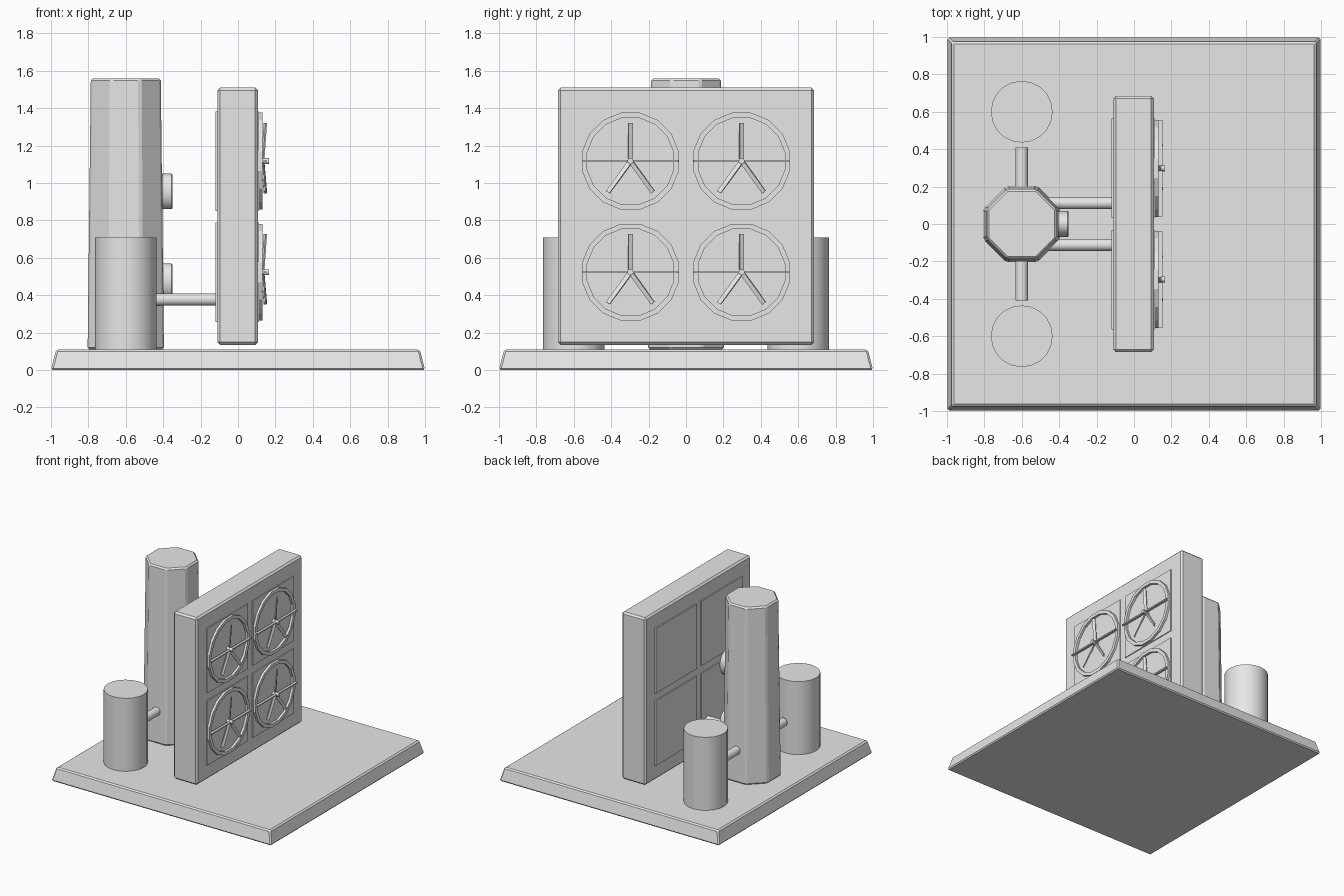
import bpy, bmesh, math
from mathutils import Matrix, Vector

if "Cube" in bpy.data.objects:
    bpy.data.objects.remove(bpy.data.objects["Cube"])

grey = bpy.data.materials.new("plain grey")
grey.diffuse_color = (0.8, 0.8, 0.8, 1)
grey.use_nodes = True
grey.node_tree.nodes["Principled BSDF"].inputs["Base Color"].default_value = grey.diffuse_color


def finish(name, bm, bevel=0.0, smooth=False):
    mesh = bpy.data.meshes.new(name)
    bmesh.ops.recalc_face_normals(bm, faces=bm.faces)
    bm.to_mesh(mesh)
    bm.free()
    mesh.materials.append(grey)
    ob = bpy.data.objects.new(name, mesh)
    bpy.context.collection.objects.link(ob)
    if bevel:
        mod = ob.modifiers.new("edge bevel", 'BEVEL')
        mod.width = bevel
        mod.segments = 1
        mod.limit_method = 'ANGLE'
    if smooth:
        bpy.ops.object.select_all(action='DESELECT')
        ob.select_set(True)
        bpy.context.view_layer.objects.active = ob
        bpy.ops.object.shade_smooth_by_angle(angle=math.radians(35))
    return ob


def box(name, lo, hi, bevel=0.0):
    lo, hi = Vector(lo), Vector(hi)
    bm = bmesh.new()
    bmesh.ops.create_cube(bm, size=1, matrix=Matrix.Translation((lo + hi) / 2)
                          @ Matrix.Diagonal((*(hi - lo), 1)))
    return finish(name, bm, bevel)


def rod(name, a, b, r1, r2=None, sides=16, turn=0.0, bevel=0.0, smooth=True, stretch=(1, 1)):
    """Cylinder or taper running from point a to point b."""
    a, b = Vector(a), Vector(b)
    d = b - a
    m = (Matrix.Translation((a + b) / 2) @ d.to_track_quat('Z', 'Y').to_matrix().to_4x4()
         @ Matrix.Diagonal((stretch[0], stretch[1], 1, 1)) @ Matrix.Rotation(turn, 4, 'Z'))
    bm = bmesh.new()
    bmesh.ops.create_cone(bm, cap_ends=True, segments=sides, radius1=r1,
                          radius2=r1 if r2 is None else r2, depth=d.length, matrix=m)
    return finish(name, bm, bevel, smooth)


def ring(name, center, outer, inner, depth, sides=16):
    """Flat polygonal hoop facing +x."""
    bm = bmesh.new()
    loops = []
    for i in range(sides):
        t = math.tau * (i + 0.5) / sides
        loops.append([bm.verts.new((center[0] + x, center[1] + r * math.cos(t),
                                    center[2] + r * math.sin(t)))
                      for r, x in ((outer, 0), (outer, depth), (inner, depth), (inner, 0))])
    for i in range(sides):
        p, q = loops[i], loops[(i + 1) % sides]
        for k in range(4):
            n = (k + 1) % 4
            bm.faces.new((p[k], p[n], q[n], q[k]))
    return finish(name, bm)


# base slab with sloping sides
rod("base_slab", (0, 0, 0), (0, 0, 0.11), math.sqrt(2), 0.972 * math.sqrt(2),
    sides=4, turn=math.pi / 4, bevel=0.01, smooth=False)

# octagonal tapered tower
oct_scale = 1 / math.cos(math.pi / 8)
rod("tower", (-0.6, 0, 0.11), (-0.6, 0, 1.56), 0.204 * oct_scale, 0.187 * oct_scale,
    sides=8, turn=math.pi / 8, bevel=0.012, smooth=False)

# side tanks, their stubs and the pipes to the radiator
for s, side in ((-1, "front"), (1, "back")):
    rod(side + "_tank", (-0.6, 0.6 * s, 0.11), (-0.6, 0.6 * s, 0.71), 0.165, sides=20)
    rod(side + "_tank_pipe", (-0.6, 0.15 * s, 0.375), (-0.6, 0.41 * s, 0.375), 0.034)
    rod(side + "_radiator_pipe", (-0.46, 0.112 * s, 0.377), (-0.1, 0.112 * s, 0.377), 0.033)

# rounded pads between tower and radiator
for z, level in ((0.475, "lower"), (0.955, "upper")):
    pad = rod(level + "_pad", (-0.41, 0, z), (-0.35, 0, z), 0.095, sides=20, bevel=0.006)
    pad.data.transform(Matrix.Diagonal((1, 0.74, 1, 1)))

# radiator body
box("radiator_body", (-0.11, -0.685, 0.135), (0.106, 0.685, 1.51), 0.014)

# four fan units with matching panels behind
for y, side in ((-0.297, "front"), (0.297, "back")):
    for z, level in ((0.523, "lower"), (1.117, "upper")):
        tag = level + "_" + side + "_"
        h = 0.266
        box(tag + "fan_plate", (0.1, y - h, z - h), (0.113, y + h, z + h))
        box(tag + "rear_panel", (-0.12, y - h, z - h), (-0.1, y + h, z + h))
        ring(tag + "fan_hoop", (0.105, y, z), 0.264, 0.236, 0.027)
        rod(tag + "fan_hub", (0.11, y, z), (0.165, y, z), 0.016, sides=12)
        box(tag + "cross_bar", (0.132, y - 0.258, z - 0.005), (0.152, y + 0.258, z + 0.005))
        # pitched blades around the hub
        for k, deg in enumerate((90, 234, 306)):
            bm = bmesh.new()
            m = (Matrix.Translation((0.132, y, z))
                 @ Matrix.Rotation(math.radians(deg - 90), 4, 'X')
                 @ Matrix.Rotation(math.radians(4), 4, 'Y')
                 @ Matrix.Translation((0, 0, 0.11))
                 @ Matrix.Rotation(math.radians(25), 4, 'Z')
                 @ Matrix.Diagonal((0.008, 0.024, 0.19, 1)))
            bmesh.ops.create_cube(bm, size=1, matrix=m)
            finish(tag + "blade_%d" % (k + 1), bm)
